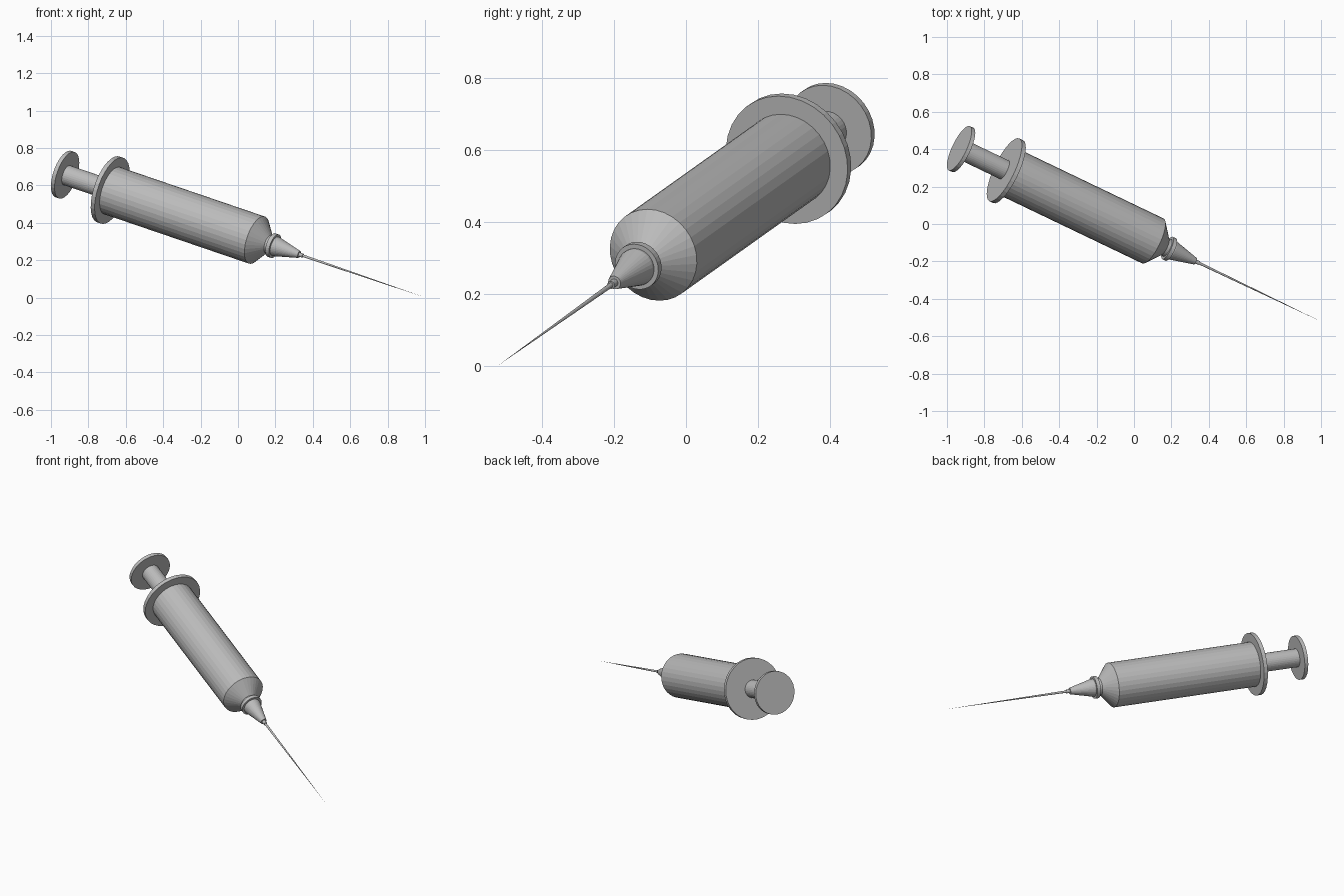
import bpy, bmesh, math
from mathutils import Vector, Matrix

if "Cube" in bpy.data.objects:
    bpy.data.objects.remove(bpy.data.objects["Cube"])

# Tilted axis of the syringe: origin at finger flange centre, +Z local points to the needle tip
AXIS = Vector((0.862, -0.413, -0.294)).normalized()
ORIGIN = Vector((-0.683, 0.285, 0.575))
PLACE = Matrix.Translation(ORIGIN) @ AXIS.to_track_quat('Z', 'Y').to_matrix().to_4x4()

grey = bpy.data.materials.new("plain grey")
grey.diffuse_color = (0.5, 0.5, 0.5, 1)
grey.use_nodes = True
grey.node_tree.nodes["Principled BSDF"].inputs["Base Color"].default_value = grey.diffuse_color


def lathe(name, profile, sides=32):
    """Revolve (radius, distance along axis) points into a closed flat-faced solid."""
    bm = bmesh.new()
    rings = []
    for r, s in profile:
        if r == 0:
            rings.append([bm.verts.new((0, 0, s))] * sides)
        else:
            rings.append([bm.verts.new((r * math.cos(2 * math.pi * i / sides),
                                        r * math.sin(2 * math.pi * i / sides), s))
                          for i in range(sides)])
    for a, b in zip(rings, rings[1:]):
        for i in range(sides):
            j = (i + 1) % sides
            quad = list(dict.fromkeys((a[i], a[j], b[j], b[i])))
            bm.faces.new(quad)
    for ring, flip in ((rings[0], True), (rings[-1], False)):
        if ring[0] is not ring[1]:
            bm.faces.new(ring[::-1] if flip else ring)
    bmesh.ops.recalc_face_normals(bm, faces=bm.faces)
    bm.transform(PLACE)
    mesh = bpy.data.meshes.new(name)
    bm.to_mesh(mesh)
    bm.free()
    mesh.materials.append(grey)
    obj = bpy.data.objects.new(name, mesh)
    bpy.context.collection.objects.link(obj)
    return obj


# Plunger: thumb disc and rod
lathe("plunger", [(0.131, -0.291), (0.131, -0.269), (0.055, -0.269), (0.055, -0.012)])

# Barrel with finger flange, sloped shoulder and narrow neck
lathe("barrel", [(0.186, -0.012), (0.186, 0.012), (0.133, 0.012), (0.133, 0.91),
                 (0.05, 0.982), (0.05, 1.002)])

# Needle hub: collar ring, tapered body and small tip nub
lathe("needle_hub", [(0.066, 1.0), (0.066, 1.022), (0.053, 1.022), (0.053, 1.03),
                     (0.019, 1.172), (0.011, 1.172), (0.011, 1.195)])

# Needle tapering to a point
lathe("needle", [(0.007, 1.19), (0, 1.952)], sides=12)
